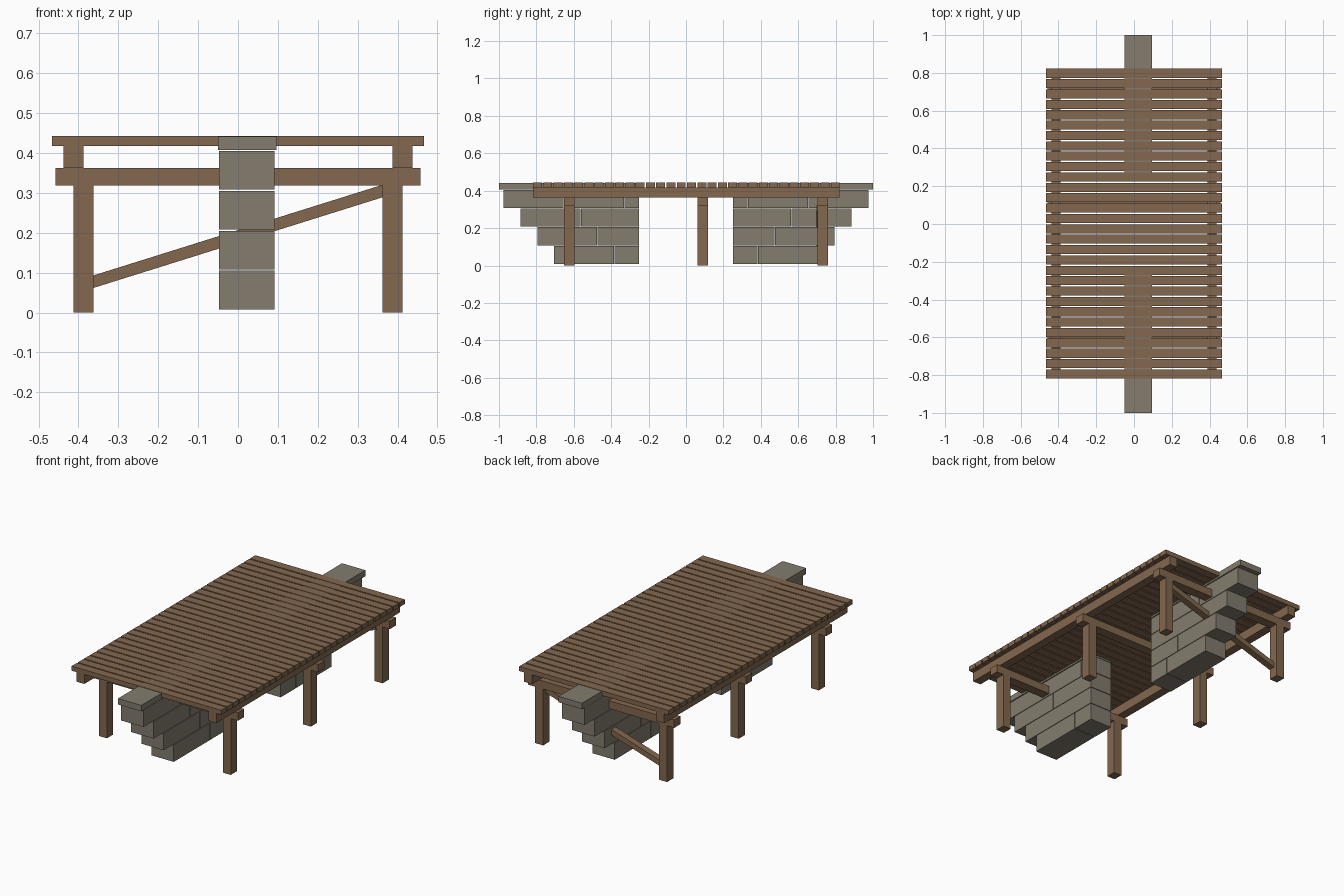
import bpy
import math

old = bpy.data.objects.get("Cube")
if old:
    bpy.data.objects.remove(old, do_unlink=True)


def make_material(name, rgb):
    mat = bpy.data.materials.new(name)
    mat.use_nodes = True
    mat.diffuse_color = (*rgb, 1)
    mat.node_tree.nodes["Principled BSDF"].inputs["Base Color"].default_value = (*rgb, 1)
    return mat


wood = make_material("brown wood", (0.227, 0.138, 0.078))
stone = make_material("grey stone", (0.227, 0.202, 0.156))


def box(name, x, y, z, mat, tilt=0):
    """Box from (low, high) spans, optionally tilted about the y axis."""
    spans = (x, y, z)
    bpy.ops.mesh.primitive_cube_add(size=1, location=[(a + b) / 2 for a, b in spans])
    obj = bpy.context.object
    obj.name = name
    obj.scale = [b - a for a, b in spans]
    bpy.ops.object.transform_apply(location=False, rotation=False, scale=True)
    obj.rotation_euler.y = tilt
    obj.data.materials.append(mat)
    return obj


# Deck planks with narrow gaps
PLANKS, START, END, GAP = 30, -0.818, 0.822, 0.007
pitch = (END - START + GAP) / PLANKS
for i in range(PLANKS):
    y = START + i * pitch
    box("deck_plank", (-0.467, 0.467), (y, y + pitch - GAP), (0.417, 0.443), wood)

# Long stringers under the deck
for side in (-1, 1):
    box("stringer", sorted((side * 0.388, side * 0.438)), (-0.818, 0.82), (0.363, 0.417), wood)

# Three trestles: a cross beam on two posts
for y in (-0.625, 0.09, 0.73):
    span = (y - 0.028, y + 0.028)
    box("cross_beam", (-0.457, 0.457), span, (0.318, 0.363), wood)
    for side in (-1, 1):
        box("post", sorted((side * 0.362, side * 0.412)), span, (0, 0.318), wood)

# Diagonal brace at the back trestle
rise, run = 0.232, 0.74
half = math.hypot(rise, run) / 2
box("brace", (-half, half), (0.697, 0.735), (0.176, 0.206), wood, -math.atan2(rise, run))

# Corbelled block walls: each course reaches further out than the one below
INNER, BLOCK, JOINT = 0.25, 0.32, 0.003
for side in (-1, 1):
    for course in range(4):
        z = 0.008 + course * 0.1
        outer = 0.705 + course * 0.09
        while outer > INNER + JOINT:
            inner = max(outer - BLOCK, INNER)
            box("wall_block", (-0.048, 0.092), sorted((side * outer, side * inner)),
                (z, z + 0.1 - JOINT), stone)
            outer = inner - JOINT
    box("wall_cap", (-0.05, 0.096), sorted((side * INNER, side * 1.0)), (0.407, 0.441), stone)
